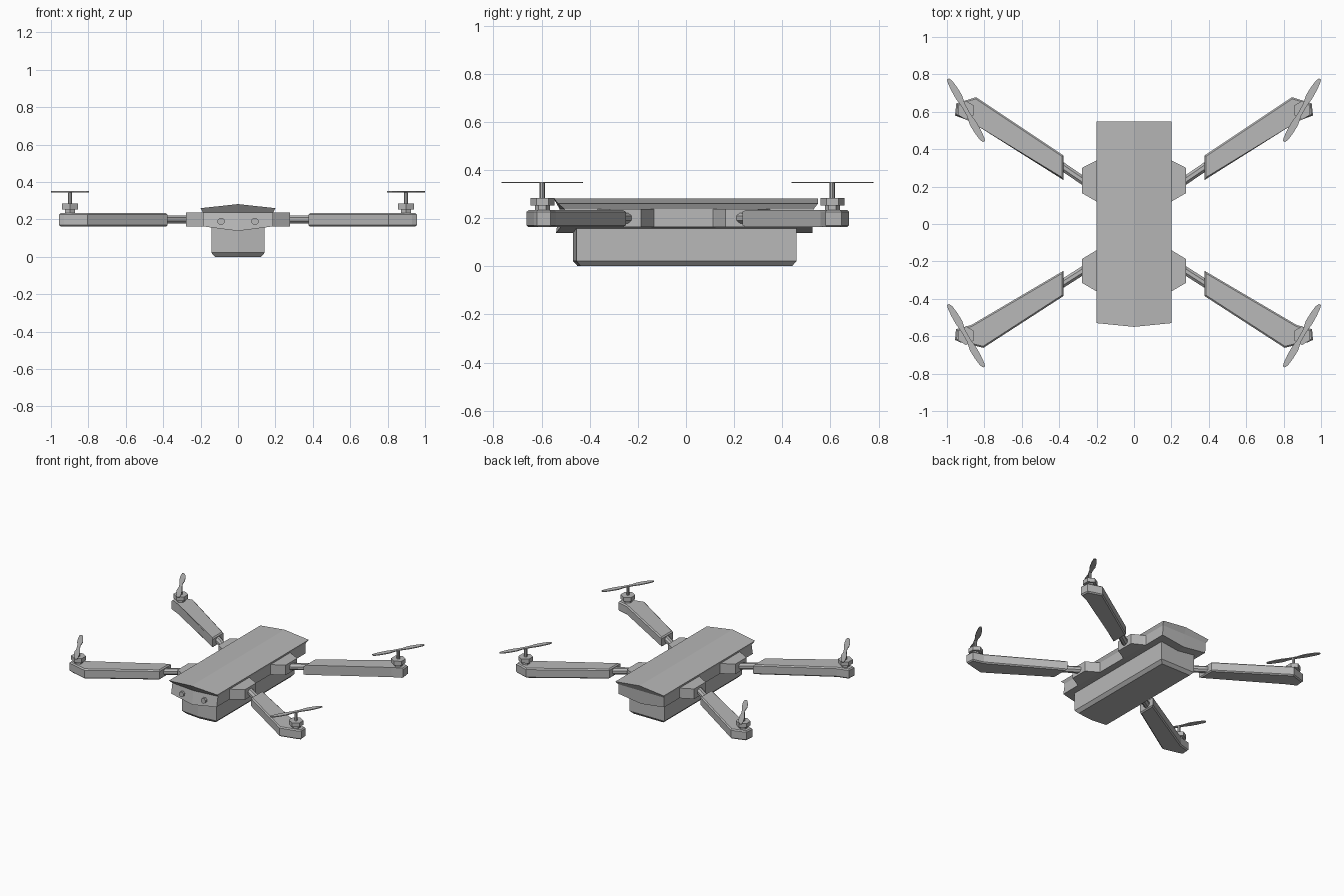
import bpy, bmesh, math
from mathutils import Vector, Matrix

if "Cube" in bpy.data.objects:
    bpy.data.objects.remove(bpy.data.objects["Cube"], do_unlink=True)

grey = bpy.data.materials.new("mid grey")
grey.use_nodes = True
COLOUR = (0.48, 0.48, 0.48, 1)
grey.diffuse_color = COLOUR
grey.node_tree.nodes["Principled BSDF"].inputs["Base Color"].default_value = COLOUR


def finish(name, bm):
    bmesh.ops.recalc_face_normals(bm, faces=bm.faces)
    me = bpy.data.meshes.new(name)
    bm.to_mesh(me)
    bm.free()
    me.materials.append(grey)
    ob = bpy.data.objects.new(name, me)
    bpy.context.collection.objects.link(ob)
    return ob


def loft(name, rings):
    """Skin stacked rings and close both ends."""
    bm = bmesh.new()
    rows = [[bm.verts.new(p) for p in ring] for ring in rings]
    n = len(rows[0])
    for a, b in zip(rows, rows[1:]):
        for i in range(n):
            j = (i + 1) % n
            bm.faces.new((a[i], a[j], b[j], b[i]))
    for cap in (rows[0], rows[-1]):
        if n == 6 and name in ("body_shell", "battery_bay"):
            # ends split along the centre ridge
            bm.faces.new((cap[0], cap[1], cap[4], cap[5]))
            bm.faces.new((cap[1], cap[2], cap[3], cap[4]))
        else:
            bm.faces.new(cap)
    return finish(name, bm)


def hull_ring(x, y_side, y_mid, y_back, z_side, z_mid):
    return [(-x, y_side, z_side), (0, y_mid, z_mid), (x, y_side, z_side),
            (x, y_back, z_side), (0, y_back, z_mid), (-x, y_back, z_side)]


def cylinder(name, start, end, radius, sides, turn=0):
    a, b = Vector(start), Vector(end)
    axis = b - a
    bm = bmesh.new()
    bmesh.ops.create_cone(bm, cap_ends=True, segments=sides, radius1=radius,
                          radius2=radius, depth=axis.length)
    spin = Matrix.Rotation(turn, 4, 'Z')
    aim = axis.to_track_quat('Z', 'Y').to_matrix().to_4x4()
    bm.transform(Matrix.Translation((a + b) / 2) @ aim @ spin)
    return finish(name, bm)


def inset_outline(pts, d):
    """Move each corner of a convex outline inward by d."""
    c = sum((Vector(p) for p in pts), Vector((0, 0))) / len(pts)
    out = []
    for i, p in enumerate(pts):
        p = Vector(p)
        e1 = (p - Vector(pts[i - 1])).normalized()
        e2 = (Vector(pts[(i + 1) % len(pts)]) - p).normalized()
        n1, n2 = Vector((-e1.y, e1.x)), Vector((-e2.y, e2.x))
        if n1.dot(c - p) < 0:
            n1, n2 = -n1, -n2
        out.append(p + (n1 + n2) * d / (1 + n1.dot(n2)))
    return out


def prism(name, pts, z0, z1, bevel=0):
    def at(outline, z):
        return [(p[0], p[1], z) for p in outline]
    if not bevel:
        return loft(name, [at(pts, z0), at(pts, z1)])
    small = inset_outline(pts, bevel)
    return loft(name, [at(small, z0), at(pts, z0 + bevel),
                       at(pts, z1 - bevel), at(small, z1)])


# Fuselage: overhanging lid edge, narrower waist, shallow keel
loft("body_shell", [
    hull_ring(0.188, -0.52, -0.54, 0.525, 0.163, 0.138),
    hull_ring(0.188, -0.505, -0.525, 0.53, 0.237, 0.237),
    hull_ring(0.20, -0.53, -0.55, 0.548, 0.260, 0.282)])

# Battery bay underneath, chamfered at the bottom
loft("battery_bay", [
    hull_ring(0.122, -0.437, -0.45, 0.44, 0.0, 0.0),
    hull_ring(0.143, -0.455, -0.47, 0.46, 0.022, 0.022),
    hull_ring(0.143, -0.455, -0.47, 0.46, 0.175, 0.175)])

# Plan outlines of the mounts and arms on the +x side
MOUNT = {"front": [(0.17, -0.38), (0.20, -0.36), (0.278, -0.315),
                   (0.278, -0.187), (0.20, -0.14), (0.17, -0.12)],
         "back": [(0.17, 0.10), (0.20, 0.12), (0.278, 0.165),
                  (0.278, 0.30), (0.20, 0.34), (0.17, 0.36)]}
ARM = {"front": [(0.377, -0.385), (0.377, -0.25), (0.87, -0.54), (0.952, -0.562),
                 (0.957, -0.62), (0.93, -0.632), (0.805, -0.662)],
       "back": [(0.377, 0.235), (0.377, 0.366), (0.845, 0.678), (0.95, 0.645),
                (0.957, 0.58), (0.875, 0.558)]}
HINGE = {"front": ((0.24, -0.228), (0.42, -0.342)),
         "back": ((0.24, 0.21), (0.42, 0.333))}
MOTOR = {"front": (0.898, -0.597), "back": (0.898, 0.608)}

# Half blade: distance from hub, leading edge and trailing edge
BLADE = [(0.0, 0.009, -0.009), (0.03, 0.011, -0.011), (0.08, 0.021, -0.017),
         (0.13, 0.019, -0.017), (0.175, 0.013, -0.013), (0.193, 0.004, -0.008)]


def propeller(name, cx, cy, s):
    half = [(r, a) for r, a, b in BLADE] + [(r, b) for r, a, b in reversed(BLADE)]
    n = len(BLADE)
    outline = half[1:2 * n - 1] + [(-r, -w) for r, w in half[1:2 * n - 1]]
    ang = math.atan2(0.168, 0.095)
    pts = []
    for u, v in outline:
        x = u * math.cos(ang) - v * math.sin(ang)
        y = u * math.sin(ang) + v * math.cos(ang)
        pts.append((cx + s * x, cy + y))
    prism(name, pts, 0.345, 0.351)


for side, s in (("left", 1), ("right", -1)):
    # Round sensor on the nose
    cylinder(f"nose_sensor_{side}", (s * 0.09, -0.49, 0.19),
             (s * 0.09, -0.54, 0.19), 0.02, 8, math.pi / 8)
    for end in ("front", "back"):
        tag = f"{end}_{side}"
        prism(f"arm_mount_{tag}", [(s * x, y) for x, y in MOUNT[end]], 0.163, 0.238)
        (x0, y0), (x1, y1) = HINGE[end]
        cylinder(f"arm_hinge_{tag}", (s * x0, y0, 0.2), (s * x1, y1, 0.2),
                 0.024, 8, math.pi / 8)
        prism(f"arm_{tag}", [(s * x, y) for x, y in ARM[end]], 0.162, 0.234, 0.008)
        # Motor stack and propeller
        mx, my = s * MOTOR[end][0], MOTOR[end][1]
        for part, r, z0, z1, sides in (("motor_base", 0.031, 0.225, 0.257, 6),
                                       ("motor_can", 0.05, 0.253, 0.284, 6),
                                       ("motor_shaft", 0.011, 0.28, 0.347, 8)):
            cylinder(f"{part}_{tag}", (mx, my, z0), (mx, my, z1), r, sides)
        propeller(f"propeller_{tag}", mx, my, s)
